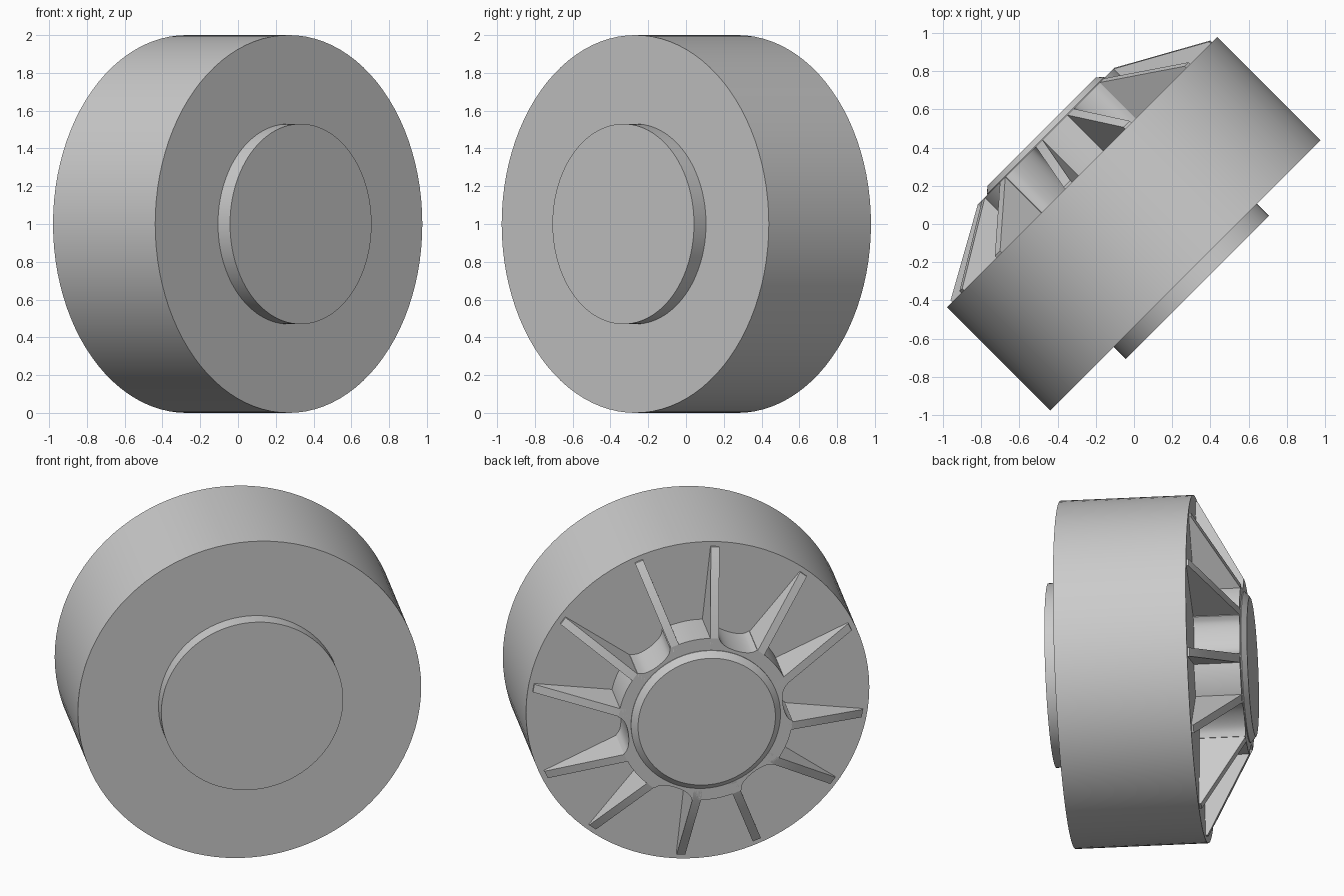
import bpy, bmesh
from math import sin, cos, pi, radians, sqrt
from mathutils import Matrix, Vector

if "Cube" in bpy.data.objects:
    bpy.data.objects.remove(bpy.data.objects["Cube"])

grey = bpy.data.materials.new("plain grey")
grey.use_nodes = True
COLOUR = (0.6, 0.6, 0.6, 1)
grey.diffuse_color = COLOUR
grey.node_tree.nodes["Principled BSDF"].inputs["Base Color"].default_value = COLOUR

# Axle frame: local x runs sideways, local y is up, local z points to the front of the wheel
h = 1 / sqrt(2)
FRAME = Matrix(((h, 0, h, 0), (h, 0, -h, 0), (0, 1, 0, 1), (0, 0, 0, 1)))
FRONT, BACK, HUB_TOP = 0.38, -0.385, -0.65


def polar(r, angle, z):
    """Point at an angle measured clockwise from the top, seen from the back."""
    return Vector((-r * sin(angle), r * cos(angle), z))


def finish(name, bm):
    bmesh.ops.recalc_face_normals(bm, faces=bm.faces)
    bm.transform(FRAME)
    mesh = bpy.data.meshes.new(name)
    bm.to_mesh(mesh)
    bm.free()
    mesh.materials.append(grey)
    obj = bpy.data.objects.new(name, mesh)
    bpy.context.collection.objects.link(obj)
    bpy.ops.object.select_all(action="DESELECT")
    obj.select_set(True)
    bpy.context.view_layer.objects.active = obj
    bpy.ops.object.shade_smooth_by_angle(angle=radians(30))
    return obj


def stack(name, levels, radius=lambda a: 1, sides=96):
    """Closed solid of rings; levels are (radius, z), shaped by a radius rule."""
    bm = bmesh.new()
    angles = [2 * pi * i / sides for i in range(sides)]
    rings = [[bm.verts.new(polar(r * radius(a), a, z)) for a in angles] for r, z in levels]
    for low, high in zip(rings, rings[1:]):
        for i in range(sides):
            j = (i + 1) % sides
            bm.faces.new((low[i], low[j], high[j], high[i]))
    bm.faces.new(rings[0])
    bm.faces.new(rings[-1])
    return finish(name, bm)


# Plain drum, front boss and chamfered rear cap
stack("drum", [(1, BACK), (1, FRONT)])
stack("front_boss", [(0.53, FRONT - 0.02), (0.53, 0.47)])
stack("rear_cap", [(0.435, HUB_TOP + 0.02), (0.435, HUB_TOP - 0.005), (0.40, -0.685)])

# Rear hub with six shallow scallops
PAIR_CENTRE = radians(-7.4)
STEP = pi / 3
SCALLOP = radians(13)


def scalloped(angle):
    from_notch = (angle - PAIR_CENTRE) % STEP - STEP / 2
    if abs(from_notch) > SCALLOP:
        return 1
    return 1 - 0.11 * sqrt(1 - (from_notch / SCALLOP) ** 2)


stack("rear_hub", [(0.51, BACK + 0.02), (0.51, HUB_TOP)], scalloped, 240)

# Twelve sloping ribs, in six pairs around the hub
SIDE = [(0.42, BACK + 0.02), (0.42, HUB_TOP), (0.51, HUB_TOP),
        (0.97, BACK - 0.012), (0.97, BACK + 0.02)]
for k in range(6):
    for side, offset in (("a", -13.3), ("b", 13.3)):
        angle = PAIR_CENTRE + k * STEP + radians(offset)
        across = Vector((cos(angle), sin(angle), 0)) * 0.025
        bm = bmesh.new()
        one, two = ([bm.verts.new(polar(r, angle, z) + s * across) for r, z in SIDE]
                    for s in (-1, 1))
        bm.faces.new(one)
        bm.faces.new(two)
        for i in range(len(SIDE)):
            j = (i + 1) % len(SIDE)
            bm.faces.new((one[i], one[j], two[j], two[i]))
        finish(f"rib_{k + 1}{side}", bm)
